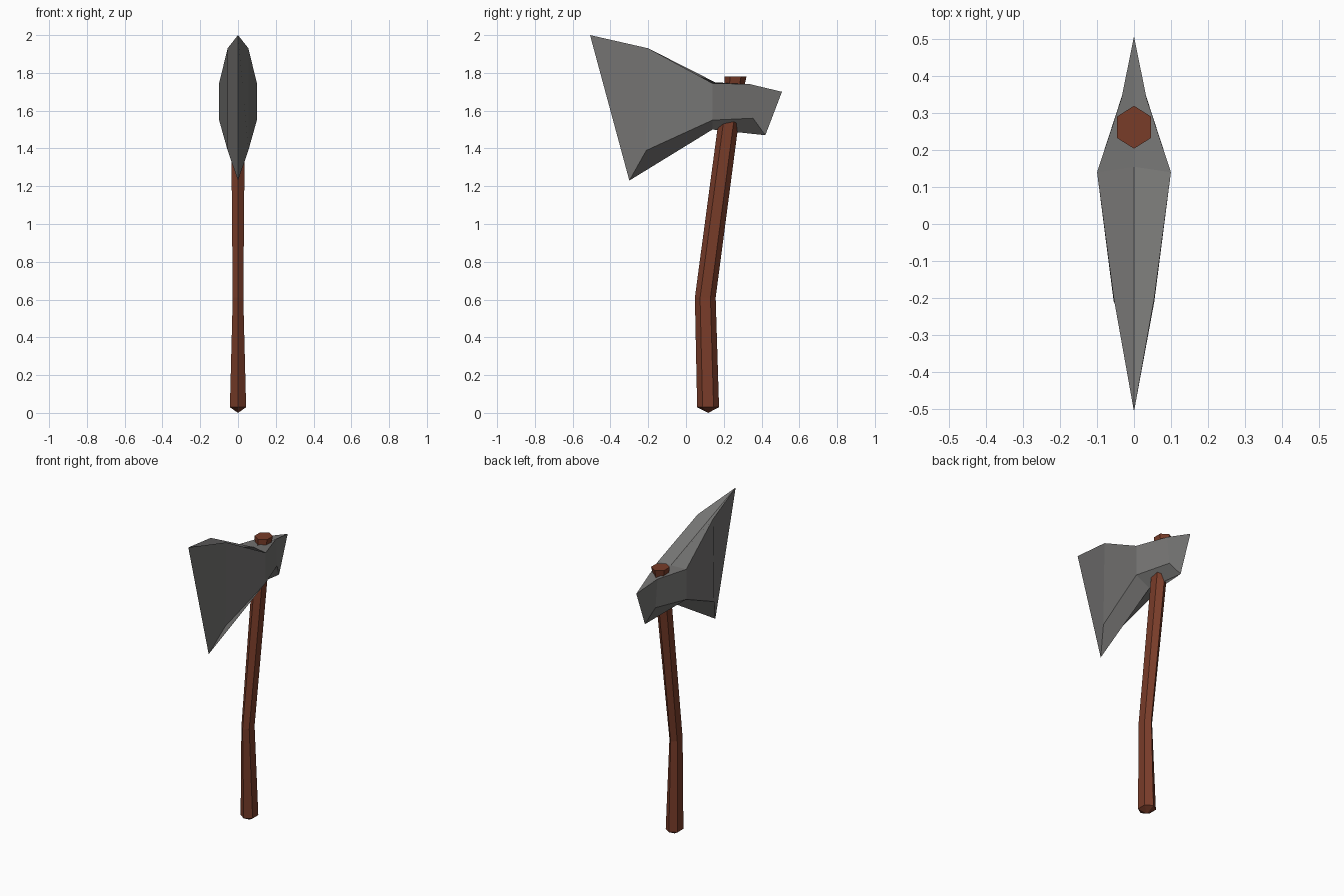
import bpy, bmesh, math

if "Cube" in bpy.data.objects:
    bpy.data.objects.remove(bpy.data.objects["Cube"])


def material(name, rgb):
    m = bpy.data.materials.new(name)
    m.diffuse_color = (*rgb, 1)
    m.use_nodes = True
    m.node_tree.nodes["Principled BSDF"].inputs["Base Color"].default_value = m.diffuse_color
    return m


def make_object(name, verts, faces, mat):
    mesh = bpy.data.meshes.new(name)
    mesh.from_pydata(verts, [], faces)
    bm = bmesh.new()
    bm.from_mesh(mesh)
    bmesh.ops.remove_doubles(bm, verts=bm.verts, dist=0.0001)
    bmesh.ops.recalc_face_normals(bm, faces=bm.faces)
    bm.to_mesh(mesh)
    bm.free()
    mesh.materials.append(mat)
    obj = bpy.data.objects.new(name, mesh)
    bpy.context.collection.objects.link(obj)
    return obj


steel = material("dark steel", (0.178, 0.175, 0.171))
wood = material("red brown wood", (0.188, 0.045, 0.022))

# Axe head: half of the wedge, mirrored across x = 0
pts = {
    # centre line: cutting edge, top ridge, poll, underside
    "toe": (0, -0.508, 2.0), "ridge": (0, 0.155, 1.75),
    "poll_top": (0, 0.508, 1.70), "poll_low": (0, 0.42, 1.47),
    "belly": (0, 0.14, 1.50), "heel": (0, -0.30, 1.23),
    # cheek: upper and lower edges from blade to poll
    "a": (0.055, -0.20, 1.93), "b": (0.10, 0.14, 1.745), "c": (0.034, 0.34, 1.74),
    "d": (0.030, 0.355, 1.56), "e": (0.10, 0.14, 1.55), "f": (0.055, -0.21, 1.39),
}
quads = [
    ("toe", "heel", "f", "a"), ("a", "f", "e", "b"),
    ("b", "e", "d", "c"), ("c", "d", "poll_low", "poll_top"),
    ("toe", "a", "b", "ridge"), ("ridge", "b", "c", "poll_top"),
    ("heel", "belly", "e", "f"), ("belly", "poll_low", "d", "e"),
]
index = {k: i for i, k in enumerate(pts)}
n = len(pts)
verts = list(pts.values()) + [(-x, y, z) for x, y, z in pts.values()]
faces = [[index[k] for k in q] for q in quads]
faces += [[i + n for i in reversed(f)] for f in faces]
make_object("axe_head", verts, faces, steel)

# Handle: bent six-sided shaft with a flared top and a pointed butt
# rings: centre y, z, half width in x, radius in y
rings = [(0.117, 0.03, 0.043, 0.058), (0.102, 0.61, 0.028, 0.055),
         (0.220, 1.50, 0.036, 0.054), (0.257, 1.735, 0.039, 0.053),
         (0.262, 1.78, 0.046, 0.058)]
verts, faces = [], []
for cy, z, hx, ry in rings:
    for k in range(6):
        a = math.radians(90 + 60 * k)
        verts.append((hx / math.cos(math.pi / 6) * math.cos(a), cy + ry * math.sin(a), z))
for r in range(len(rings) - 1):
    for k in range(6):
        i, j = r * 6 + k, r * 6 + (k + 1) % 6
        faces.append((i, j, j + 6, i + 6))
faces.append(tuple(range(len(verts) - 6, len(verts))))
butt = len(verts)
verts.append((0, 0.117, 0))
faces += [((k + 1) % 6, k, butt) for k in range(6)]
make_object("handle", verts, faces, wood)
